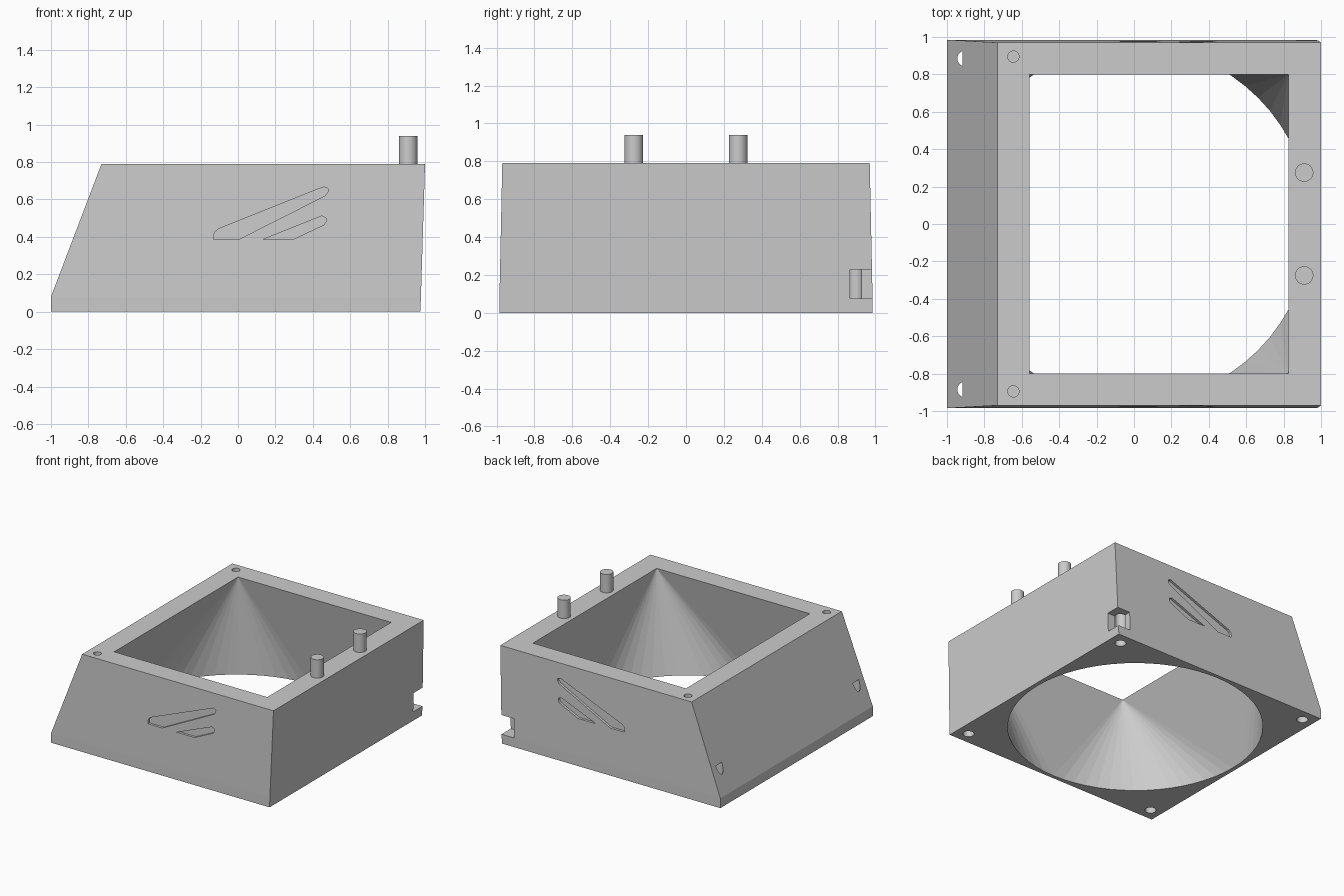
import bpy, bmesh, math
from mathutils import Matrix

if "Cube" in bpy.data.objects:
    bpy.data.objects.remove(bpy.data.objects["Cube"])

grey = bpy.data.materials.new("plain grey")
grey.diffuse_color = (0.6, 0.6, 0.6, 1)
grey.use_nodes = True
grey.node_tree.nodes["Principled BSDF"].inputs["Base Color"].default_value = grey.diffuse_color
TOP = 0.79


def make(name, bm):
    bmesh.ops.recalc_face_normals(bm, faces=bm.faces[:])
    mesh = bpy.data.meshes.new(name)
    bm.to_mesh(mesh)
    bm.free()
    ob = bpy.data.objects.new(name, mesh)
    bpy.context.collection.objects.link(ob)
    mesh.materials.append(grey)
    return ob


def bridge(bm, a, b):
    n = len(a)
    for i in range(n):
        bm.faces.new((a[i], a[(i + 1) % n], b[(i + 1) % n], b[i]))


def loft(name, rings):
    """Closed solid through rings of equal length."""
    bm = bmesh.new()
    vs = [[bm.verts.new(p) for p in r] for r in rings]
    for a, b in zip(vs, vs[1:]):
        bridge(bm, a, b)
    bm.faces.new(vs[0])
    bm.faces.new(vs[-1])
    return make(name, bm)


def rect(x0, x1, y, z):
    return [(x1, y, z), (x0, y, z), (x0, -y, z), (x1, -y, z)]


def cylinder(name, x, y, r, z0, z1, n=32):
    bm = bmesh.new()
    bmesh.ops.create_cone(bm, cap_ends=True, segments=n, radius1=r, radius2=r, depth=z1 - z0,
                          matrix=Matrix.Translation((x, y, (z0 + z1) / 2)))
    return make(name, bm)


def cut(body, cutter):
    cutter.hide_render = True
    mod = body.modifiers.new("cut", 'BOOLEAN')
    mod.operation, mod.solver, mod.object = 'DIFFERENCE', 'EXACT', cutter
    bpy.context.view_layer.objects.active = body
    bpy.ops.object.modifier_apply(modifier=mod.name)
    bpy.data.objects.remove(cutter)


# Outer shell: short upright foot, sloping left side, slight draft elsewhere
body = loft("duct_body", [rect(-1, 0.975, 0.985, 0),
                          rect(-1, 0.978, 0.985, 0.08),
                          rect(-0.73, 1.0, 0.97, TOP)])

# Square-to-round opening: fans from each square corner to a quarter circle
N, CX, R = 64, -0.0125, 0.955
bm = bmesh.new()
ring = [(CX + R * math.cos(2 * math.pi * i / N), R * math.sin(2 * math.pi * i / N)) for i in range(N)]
low = [bm.verts.new((x, y, -0.1)) for x, y in ring]
rim = [bm.verts.new((x, y, 0)) for x, y in ring]
square = [bm.verts.new(p) for p in rect(-0.56, 0.825, 0.8, TOP)]
high = [bm.verts.new(p) for p in rect(-0.56, 0.825, 0.8, TOP + 0.1)]
bridge(bm, low, rim)
bridge(bm, square, high)
bm.faces.new(low)
bm.faces.new(high)
for k in range(4):
    q = N // 4
    for i in range(k * q, (k + 1) * q):
        bm.faces.new((square[k], rim[i], rim[(i + 1) % N]))
    bm.faces.new((square[k], square[(k + 1) % 4], rim[(k + 1) * q % N]))
cut(body, make("opening_cutter", bm))

# Screw holes below, pin holes on top
for y in (-0.885, 0.885):
    for x in (-0.903, 0.876):
        cut(body, cylinder("screw_cutter", x, y, 0.042, -0.1, 0.30))
for y in (-0.895, 0.895):
    cut(body, cylinder("pin_hole_cutter", -0.645, y, 0.03, 0.64, 0.9))

# Notch in the back right corner
cut(body, loft("notch_cutter", [[(x, y, z) for x, y in ((0.866, 0.866), (1.2, 0.866), (1.2, 1.2), (0.866, 1.2))]
                                for z in (0.075, 0.23)]))

# Shallow slanted grooves on the front and back
grooves = [
    [(-0.13, 0.385), (0, 0.385), (0.465, 0.62), (0.48, 0.64), (0.48, 0.66), (0.457, 0.667),
     (-0.105, 0.443), (-0.125, 0.425), (-0.13, 0.405)],
    [(0.13, 0.385), (0.29, 0.385), (0.46, 0.465), (0.47, 0.48), (0.47, 0.502), (0.447, 0.512)],
]
for side in (-1, 1):
    for pts in grooves:
        # floor runs parallel to the leaning wall
        cut(body, loft("groove_cutter", [
            [(x, side * (0.985 - 0.021 * (z - 0.08) - d), z) for x, z in pts] for d in (0.02, -0.05)]))

# Locating pins on the right rim
for name, y in (("front_pin", -0.275), ("back_pin", 0.275)):
    pin = cylinder(name, 0.91, y, 0.049, TOP - 0.02, 0.94)
    bpy.ops.object.select_all(action='DESELECT')
    pin.select_set(True)
    bpy.context.view_layer.objects.active = pin
    bpy.ops.object.shade_smooth_by_angle(angle=math.radians(30))
